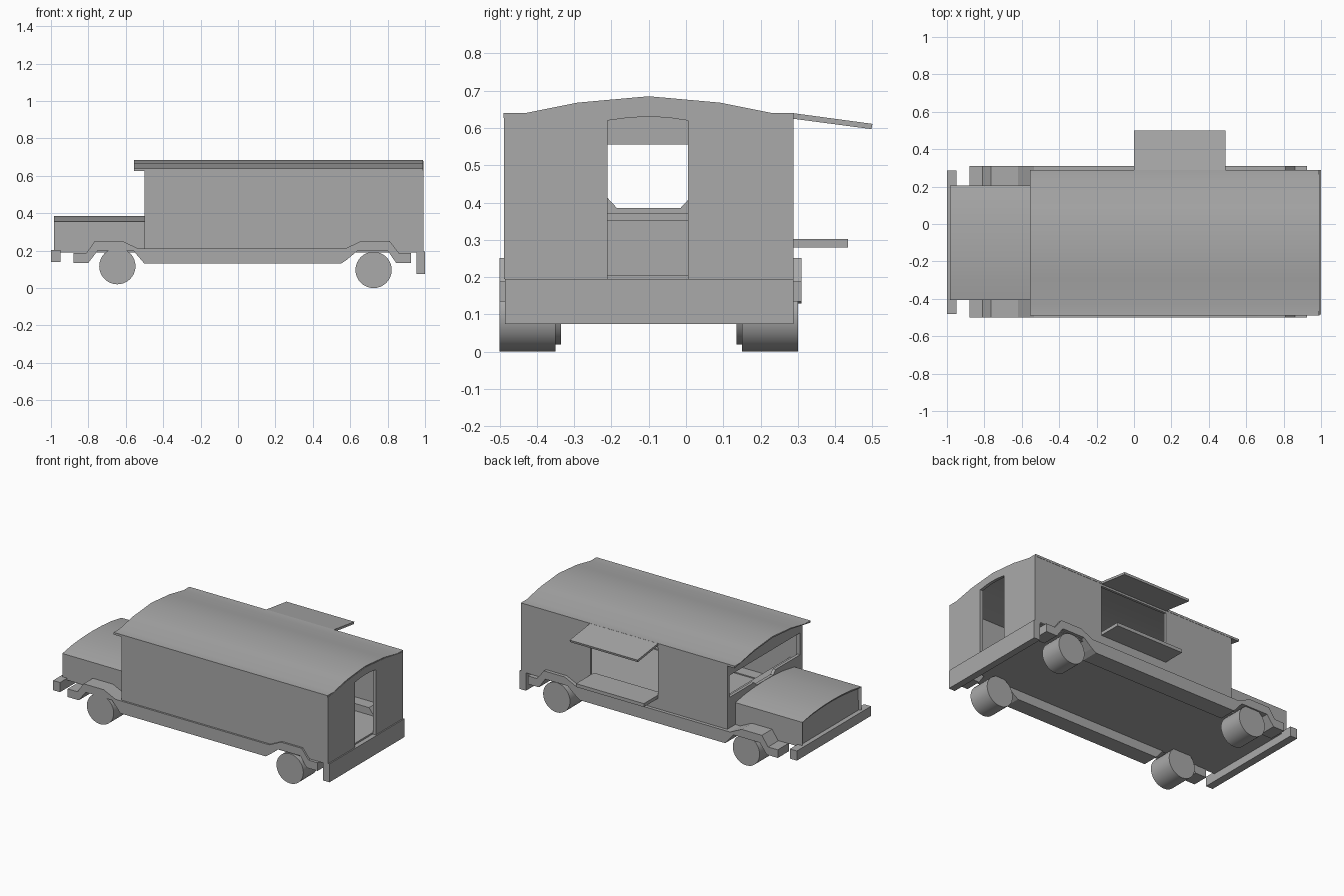
import bpy, bmesh, math
from mathutils import Matrix

if "Cube" in bpy.data.objects:
    bpy.data.objects.remove(bpy.data.objects["Cube"], do_unlink=True)

grey = bpy.data.materials.new("plain grey")
grey.use_nodes = True
grey.diffuse_color = (0.4, 0.4, 0.4, 1)
grey.node_tree.nodes["Principled BSDF"].inputs["Base Color"].default_value = (0.4, 0.4, 0.4, 1)

MID = -0.1  # centre line of the vehicle across y


def finish(name, bm, smooth=False):
    bmesh.ops.recalc_face_normals(bm, faces=bm.faces)
    mesh = bpy.data.meshes.new(name)
    bm.to_mesh(mesh)
    bm.free()
    mesh.materials.append(grey)
    obj = bpy.data.objects.new(name, mesh)
    bpy.context.collection.objects.link(obj)
    if smooth:
        bpy.ops.object.select_all(action='DESELECT')
        obj.select_set(True)
        bpy.context.view_layer.objects.active = obj
        bpy.ops.object.shade_smooth_by_angle(angle=math.radians(30))
    return obj


def prism(axis, points, start, end):
    """Extrude a profile: (y, z) points along x, or (x, z) points along y."""
    bm = bmesh.new()
    if axis == 'x':
        verts = [bm.verts.new((start, a, b)) for a, b in points]
        move = (end - start, 0, 0)
    else:
        verts = [bm.verts.new((a, start, b)) for a, b in points]
        move = (0, end - start, 0)
    face = bm.faces.new(verts)
    out = bmesh.ops.extrude_face_region(bm, geom=[face], use_keep_orig=True)
    moved = [v for v in out["geom"] if isinstance(v, bmesh.types.BMVert)]
    bmesh.ops.translate(bm, verts=moved, vec=move)
    return bm


def box(name, x0, x1, y0, y1, z0, z1):
    corners = [(y0, z0), (y1, z0), (y1, z1), (y0, z1)]
    return finish(name, prism('x', corners, x0, x1))


def mirrored(half):
    """Complete a left half profile, given as (offset, z) from the edge to the middle."""
    left = [(MID - d, z) for d, z in half]
    return left + [(MID + d, z) for d, z in reversed(half) if d > 0]


# Arched roof
top = mirrored([(0.39, 0.64), (0.33, 0.64), (0.19, 0.668), (0, 0.685)])
under = mirrored([(0.39, 0.626), (0.19, 0.66), (0, 0.676)])
finish("roof", prism('x', top + under[::-1], -0.555, 0.99), True)

# Body floor and side walls, the left one open for serving
box("floor", -0.5, 0.97, -0.485, 0.285, 0.19, 0.205)
box("right_wall", -0.5, 0.99, -0.488, -0.472, 0.195, 0.632)
for name, x0, x1, z0, z1 in [("left_wall_front", -0.5, 0, 0.195, 0.632),
                             ("left_wall_rear", 0.49, 0.99, 0.195, 0.632),
                             ("serving_sill", 0, 0.49, 0.195, 0.285),
                             ("serving_header", 0, 0.49, 0.612, 0.632)]:
    box(name, x0, x1, 0.272, 0.288, z0, z1)

# Serving shelf and awning
box("serving_shelf", 0, 0.49, 0.25, 0.435, 0.28, 0.302)
finish("awning", prism('x', [(0.285, 0.625), (0.497, 0.597), (0.5, 0.611), (0.285, 0.64)], 0, 0.49))

# Rear wall with a doorway
wall_top = mirrored([(0.388, 0.628), (0.19, 0.662), (0, 0.678)])
doorway = [(0.005, 0.195), (0.005, 0.62), (-0.05, 0.628), (MID, 0.63),
           (-0.15, 0.628), (-0.21, 0.62), (-0.21, 0.195)]
finish("rear_wall", prism('x', [(-0.488, 0.195)] + wall_top + [(0.288, 0.195)] + doorway, 0.972, 0.992))

# Cab front: cowl with a lowered middle, pillars and header
cowl = mirrored([(0.385, 0.195), (0.385, 0.412), (0.11, 0.412), (0.085, 0.385)])
finish("cowl", prism('x', cowl, -0.5, -0.48))
box("dashboard", -0.48, -0.42, -0.472, 0.272, 0.35, 0.372)
for side, y in (("right", -0.488), ("left", 0.263)):
    box(side + "_front_pillar", -0.5, -0.475, y, y + 0.025, 0.4, 0.632)
front_top = mirrored([(0.385, 0.555), (0.385, 0.628), (0.19, 0.662), (0, 0.678)])
finish("windscreen_header", prism('x', front_top, -0.5, -0.485))

# Hood with a recessed front
hood = mirrored([(0.305, 0.19), (0.305, 0.355), (0.2, 0.373), (0.1, 0.381), (0, 0.384)])
bm = prism('x', hood, -0.985, -0.49)
bmesh.ops.recalc_face_normals(bm, faces=bm.faces)
nose = [f for f in bm.faces if f.normal.x < -0.9]
bmesh.ops.inset_region(bm, faces=nose, thickness=0.018)
bmesh.ops.translate(bm, verts=nose[0].verts[:], vec=(0.015, 0, 0))
finish("hood", bm, True)

# Bumpers
box("front_bumper", -1, -0.95, -0.48, 0.285, 0.14, 0.203)
box("rear_bumper", 0.955, 1, -0.485, 0.288, 0.075, 0.195)

# Fenders and running boards in one strip per side
strip = [(-0.88, 0.188), (-0.81, 0.188), (-0.765, 0.252), (-0.62, 0.252), (-0.535, 0.212),
         (0.575, 0.212), (0.66, 0.252), (0.81, 0.252), (0.86, 0.188), (0.925, 0.188),
         (0.925, 0.135), (0.845, 0.135), (0.8, 0.2), (0.64, 0.2), (0.58, 0.15), (0.55, 0.13),
         (-0.5, 0.13), (-0.56, 0.2), (-0.75, 0.2), (-0.8, 0.135), (-0.88, 0.135)]
for side, y0, y1 in (("right", -0.5, -0.395), ("left", 0.195, 0.31)):
    finish(side + "_fender_strip", prism('y', strip, y0, y1))

# Wheels
for end, x, z, width in (("front", -0.645, 0.117, 0.165), ("rear", 0.725, 0.097, 0.15)):
    for side, sign in (("right", -1), ("left", 1)):
        bm = bmesh.new()
        centre = MID + sign * (0.4 - width / 2)
        place = Matrix.Translation((x, centre, z)) @ Matrix.Rotation(math.pi / 2, 4, 'X')
        bmesh.ops.create_cone(bm, cap_ends=True, segments=32, radius1=0.097,
                              radius2=0.097, depth=width, matrix=place)
        finish(f"{side}_{end}_wheel", bm, True)
